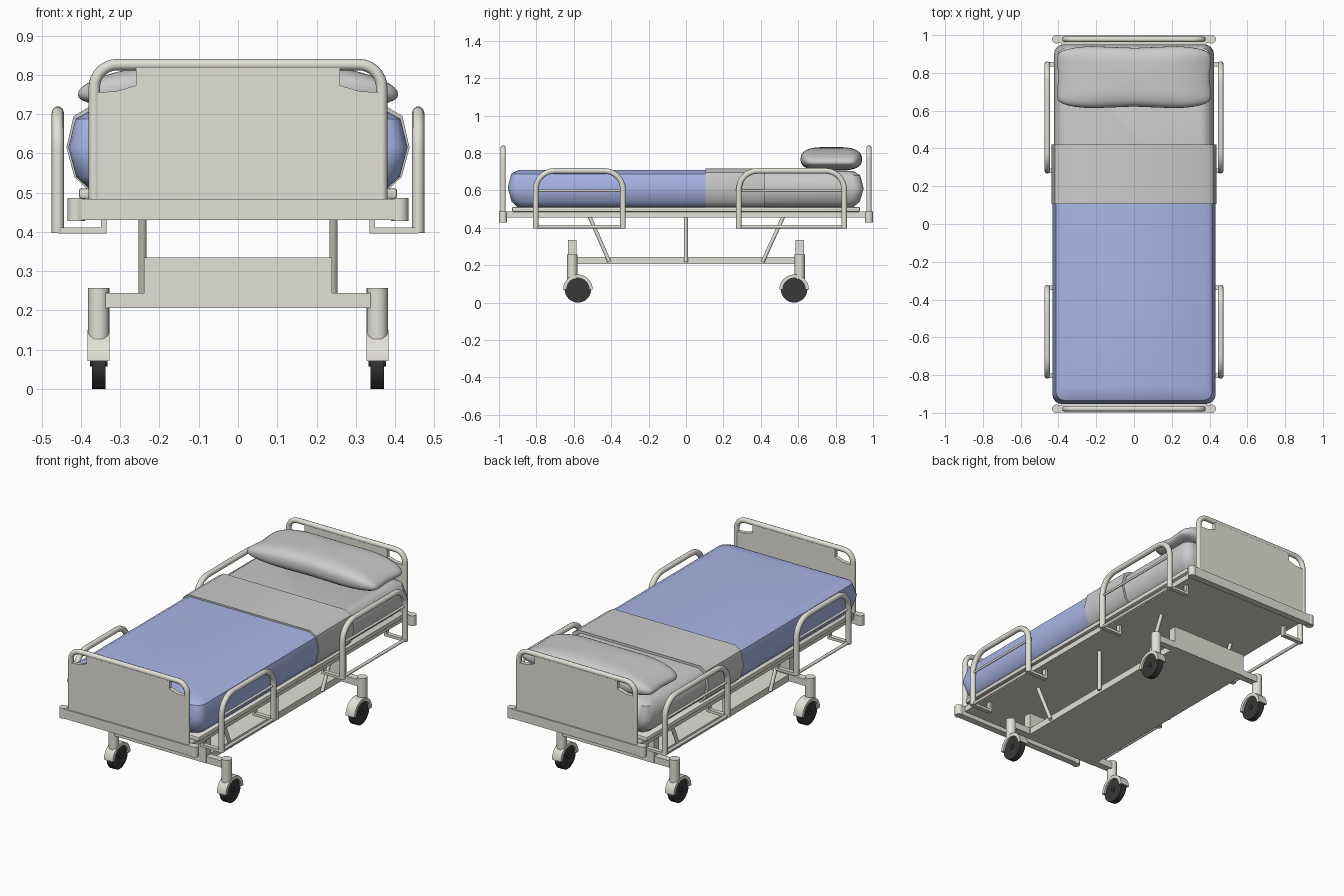
import bpy, bmesh, math
from mathutils import Vector

if "Cube" in bpy.data.objects:
    bpy.data.objects.remove(bpy.data.objects["Cube"])


def material(name, rgb):
    m = bpy.data.materials.new(name)
    m.diffuse_color = (*rgb, 1)
    m.use_nodes = True
    m.node_tree.nodes["Principled BSDF"].inputs["Base Color"].default_value = m.diffuse_color
    return m


CREAM = material("cream_paint", (0.76, 0.75, 0.68))
BLUE = material("blue_cloth", (0.40, 0.47, 0.80))
RUBBER = material("dark_rubber", (0.04, 0.04, 0.04))


def finish(name, bm, mat=None, angle=35):
    bmesh.ops.recalc_face_normals(bm, faces=bm.faces)
    me = bpy.data.meshes.new(name)
    bm.to_mesh(me)
    bm.free()
    ob = bpy.data.objects.new(name, me)
    bpy.context.collection.objects.link(ob)
    if mat:
        me.materials.append(mat)
    bpy.ops.object.select_all(action='DESELECT')
    ob.select_set(True)
    bpy.context.view_layer.objects.active = ob
    bpy.ops.object.shade_smooth_by_angle(angle=math.radians(angle))
    return ob


def box(name, x0, x1, y0, y1, z0, z1, bevel=0.0, mat=CREAM):
    bm = bmesh.new()
    bmesh.ops.create_cube(bm, size=1)
    for v in bm.verts:
        v.co = ((x0 + x1) / 2 + v.co.x * (x1 - x0), (y0 + y1) / 2 + v.co.y * (y1 - y0),
                (z0 + z1) / 2 + v.co.z * (z1 - z0))
    if bevel:
        bmesh.ops.bevel(bm, geom=bm.edges[:], offset=bevel, segments=2, profile=0.5, affect='EDGES')
    return finish(name, bm, mat)


def prism(name, pts, direction, mat=CREAM):
    """Extrude a flat outline of 3D points along direction."""
    bm = bmesh.new()
    d = Vector(direction)
    a = [bm.verts.new(Vector(p)) for p in pts]
    b = [bm.verts.new(Vector(p) + d) for p in pts]
    n = len(a)
    bm.faces.new(a)
    bm.faces.new(b[::-1])
    for i in range(n):
        bm.faces.new((a[i], a[(i + 1) % n], b[(i + 1) % n], b[i]))
    return finish(name, bm, mat)


def disc(name, centre, r, length, axis, mat=CREAM, n=28):
    c, pts = Vector(centre), []
    for i in range(n):
        t = math.tau * i / n
        u, v = r * math.cos(t), r * math.sin(t)
        pts.append(c + (Vector((-length / 2, u, v)) if axis == 'X' else Vector((u, v, -length / 2))))
    return prism(name, pts, (length, 0, 0) if axis == 'X' else (0, 0, length), mat)


def tube(name, pts, r, fillet=0.0):
    """Round tube along a path, with rounded inner corners."""
    P = [Vector(p) for p in pts]
    path = [P[0]]
    for a, b, c in zip(P, P[1:], P[2:]):
        if fillet:
            d1, d2 = (a - b).normalized(), (c - b).normalized()
            ctr = b + (d1 + d2) * fillet
            for k in range(9):
                t = math.pi / 2 * k / 8
                path.append(ctr - d2 * fillet * math.cos(t) - d1 * fillet * math.sin(t))
        else:
            path.append(b)
    path.append(P[-1])
    cu = bpy.data.curves.new(name, 'CURVE')
    cu.dimensions = '3D'
    cu.bevel_depth, cu.bevel_resolution, cu.use_fill_caps = r, 3, True
    s = cu.splines.new('POLY')
    s.points.add(len(path) - 1)
    for q, p in zip(s.points, path):
        q.co = (*p, 1)
    ob = bpy.data.objects.new(name, cu)
    bpy.context.collection.objects.link(ob)
    cu.materials.append(CREAM)
    bpy.ops.object.select_all(action='DESELECT')
    ob.select_set(True)
    bpy.context.view_layer.objects.active = ob
    bpy.ops.object.convert(target='MESH')
    bpy.ops.object.shade_smooth_by_angle(angle=math.radians(40))


def cushion(name, w, l, zs, y_min, y_max, mat=None):
    """Bulging slab of stacked rounded rectangles, trimmed to a y range."""
    bm = bmesh.new()
    rings = []
    for z, inset in zs:
        r, ring = 0.05, []
        for qx, qy, a0 in ((1, 1, 0), (-1, 1, 90), (-1, -1, 180), (1, -1, 270)):
            for k in range(5):
                t = math.radians(a0 + 22.5 * k)
                ring.append(bm.verts.new((qx * (w - inset - r) + r * math.cos(t),
                                          qy * (l - inset - r) + r * math.sin(t), z)))
        rings.append(ring)
    for a, b in zip(rings, rings[1:]):
        for i in range(len(a)):
            j = (i + 1) % len(a)
            bm.faces.new((a[i], a[j], b[j], b[i]))
    bm.faces.new(rings[0])
    bm.faces.new(rings[-1])
    for y, n in ((y_min, -1), (y_max, 1)):
        if abs(y) < l:
            res = bmesh.ops.bisect_plane(bm, geom=bm.verts[:] + bm.edges[:] + bm.faces[:],
                                         plane_co=(0, y, 0), plane_no=(0, n, 0), clear_outer=True)
            cut = [e for e in res['geom_cut'] if isinstance(e, bmesh.types.BMEdge)]
            bmesh.ops.holes_fill(bm, edges=cut, sides=0)
    return finish(name, bm, mat, 45)


# Bedding
cushion("mattress", 0.423, 0.95, [(.51, .055), (.54, .02), (.61, 0), (.68, .018), (.703, .055)], 0.09, 2)
cushion("blanket", 0.432, 0.953, [(.508, .055), (.54, .02), (.615, 0), (.688, .018), (.708, .055)], -2, 0.105, BLUE)
cushion("sheet_fold", 0.437, 0.96, [(.506, .055), (.54, .02), (.615, 0), (.695, .018), (.717, .055)], 0.105, 0.42)

# Pillow: soft superellipsoid with a wavy, pinched border
bm = bmesh.new()
bmesh.ops.create_uvsphere(bm, u_segments=48, v_segments=20, radius=1)
for v in bm.verts:
    phi = math.atan2(v.co.y, v.co.x)
    lat = math.asin(max(-1, min(1, v.co.z)))
    p = lambda q, e: math.copysign(abs(q) ** e, q)
    x = p(math.cos(lat), 0.5) * p(math.cos(phi), 0.3)
    y = p(math.cos(lat), 0.5) * p(math.sin(phi), 0.3)
    h = p(math.sin(lat), 0.8) * (1 - 0.35 * abs(x) ** 3)
    wave = 1 - 0.03 * math.cos(2 * math.pi * x) * abs(y)
    v.co = (0.408 * x * (1 - 0.02 * math.cos(math.pi * y)), 0.777 + 0.16 * y * wave,
            0.768 - 0.018 * x ** 4 + 0.063 * h)
finish("pillow", bm, None, 60)

# Deck and bed frame
box("mattress_deck", -.405, .405, -.93, .93, .485, .511, .006)
box("bed_frame", -.385, .385, -.96, .96, .455, .486)

# End boards with bumpers, at foot and head
for end, s in (("foot", -1), ("head", 1)):
    y = s * 0.978
    outline = [(-.368, .48), (.368, .48), (.368, .755), (.31, .758), (.26, .773), (.26, .822),
               (-.26, .822), (-.26, .773), (-.31, .758), (-.368, .755)]
    prism(end + "_panel", [(px, y - .011, pz) for px, pz in outline], (0, .022, 0))
    tube(end + "_board_tube", [(-.366, y, .48), (-.366, y, .826), (.366, y, .826), (.366, y, .48)], .0145, .058)
    box(end + "_bumper", -.412, .412, y - .019, y + .019, .43, .484)
    for sx in (-1, 1):
        disc(end + "_bumper_roller", (sx * .412, y, .457), .022, .058, 'Z')

# Side rails with brackets
for sx in (-1, 1):
    X = sx * 0.459
    for name, y0, y1 in (("foot_rail", -.803, -.337), ("head_rail", .283, .846)):
        tube(name, [(X, y0, .397), (X, y0, .704), (X, y1, .704), (X, y1, .397)], .0155, .1)
        tube(name + "_middle_bar", [(X, y0, .598), (X, y1, .598)], .007)
        tube(name + "_lower_bar", [(X, y0, .405), (X, y1, .405)], .009)
        for yb in (y0, y1):
            lo, hi = sorted((sx * .335, X))
            box(name + "_bracket", lo, hi, yb - .012, yb + .012, .396, .411)
            lo, hi = sorted((sx * .335, sx * .349))
            box(name + "_hanger", lo, hi, yb - .012, yb + .012, .396, .458)

# Undercarriage
box("base_plate", -.236, .236, -.6, .6, .206, .244)
for sx in (-1, 1):
    for yt, yb in ((-.515, -.41), (0, 0), (.52, .41)):
        tube("lift_strut", [(sx * .243, yt, .458), (sx * .243, yb, .218)], .0105)
for sy in (-1, 1):
    Y = sy * 0.608
    box("caster_crossbar", -.34, .34, Y - .02, Y + .02, .206, .244)
    box("cross_plate", -.24, .24, Y - .023, Y + .023, .206, .335)
    for sx in (-1, 1):
        X, yw = sx * 0.355, sy * 0.578
        disc("caster_stem", (X, Y, .192), .027, .13, 'Z')
        disc("caster_wheel", (X, yw, .071), .071, .034, 'X', RUBBER, 32)
        arc = [math.pi * k / 14 for k in range(15)]
        ring = [(r * math.cos(t), r * math.sin(t)) for r, ts in ((.079, arc), (.06, arc[::-1])) for t in ts]
        prism("caster_fender", [(X - .028, yw + a, .071 + b) for a, b in ring], (.056, 0, 0))
        disc("caster_hub", (X, yw, .071), .014, .044, 'X', RUBBER, 16)
